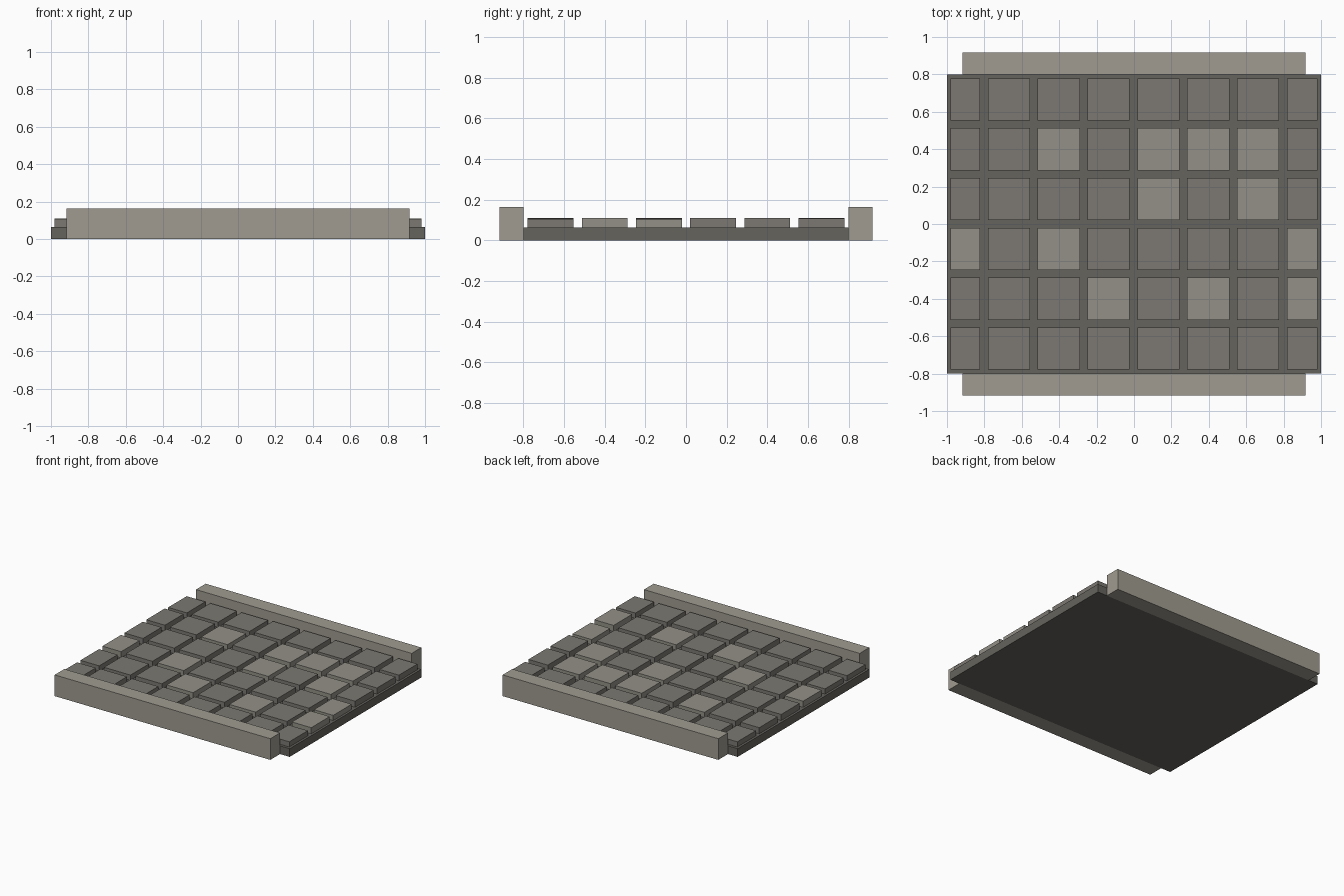
import bpy, random

if "Cube" in bpy.data.objects:
    bpy.data.objects.remove(bpy.data.objects["Cube"])

random.seed(4)


def material(name, rgb):
    m = bpy.data.materials.new(name)
    m.diffuse_color = (*rgb, 1)
    m.use_nodes = True
    m.node_tree.nodes["Principled BSDF"].inputs["Base Color"].default_value = m.diffuse_color
    return m


BED = material("dark_mortar", (0.13, 0.125, 0.11))
STONE = material("grey_stone", (0.20, 0.19, 0.17))
PALE = material("pale_stone", (0.29, 0.28, 0.24))
KERB = material("kerb_stone", (0.35, 0.33, 0.28))


def box(name, x, y, z, mat):
    """Axis-aligned box from (min, max) pairs."""
    bpy.ops.mesh.primitive_cube_add(size=1, location=[sum(r) / 2 for r in (x, y, z)])
    ob = bpy.context.object
    ob.name = name
    ob.scale = [r[1] - r[0] for r in (x, y, z)]
    bpy.ops.object.transform_apply(location=False, rotation=False, scale=True)
    ob.data.materials.append(mat)
    return ob


# Road bed
box("road_bed", (-1, 1), (-0.8, 0.8), (0, 0.063), BED)

# Raised kerbs along front and back
box("front_kerb", (-0.918, 0.918), (-0.918, -0.8), (0, 0.163), KERB)
box("back_kerb", (-0.918, 0.918), (0.8, 0.918), (0, 0.163), KERB)

# Paving stones, end columns trimmed to the bed; (row, column) of pale ones
pale = {(1, 3), (1, 5), (1, 7), (2, 0), (2, 2), (2, 7),
        (3, 4), (3, 6), (4, 2), (4, 4), (4, 5), (4, 6)}
PITCH, HALF, EDGE = 0.2665, 0.1125, 0.982
for row in range(6):
    y = (row - 2.5) * PITCH
    for col in range(8):
        x = -0.669 + (col - 1) * PITCH
        top = random.choice((0.103, 0.107, 0.11))
        box(f"paving_stone_{row}_{col}",
            (max(x - HALF, -EDGE), min(x + HALF, EDGE)),
            (y - HALF, y + HALF), (0.06, top),
            PALE if (row, col) in pale else STONE)
